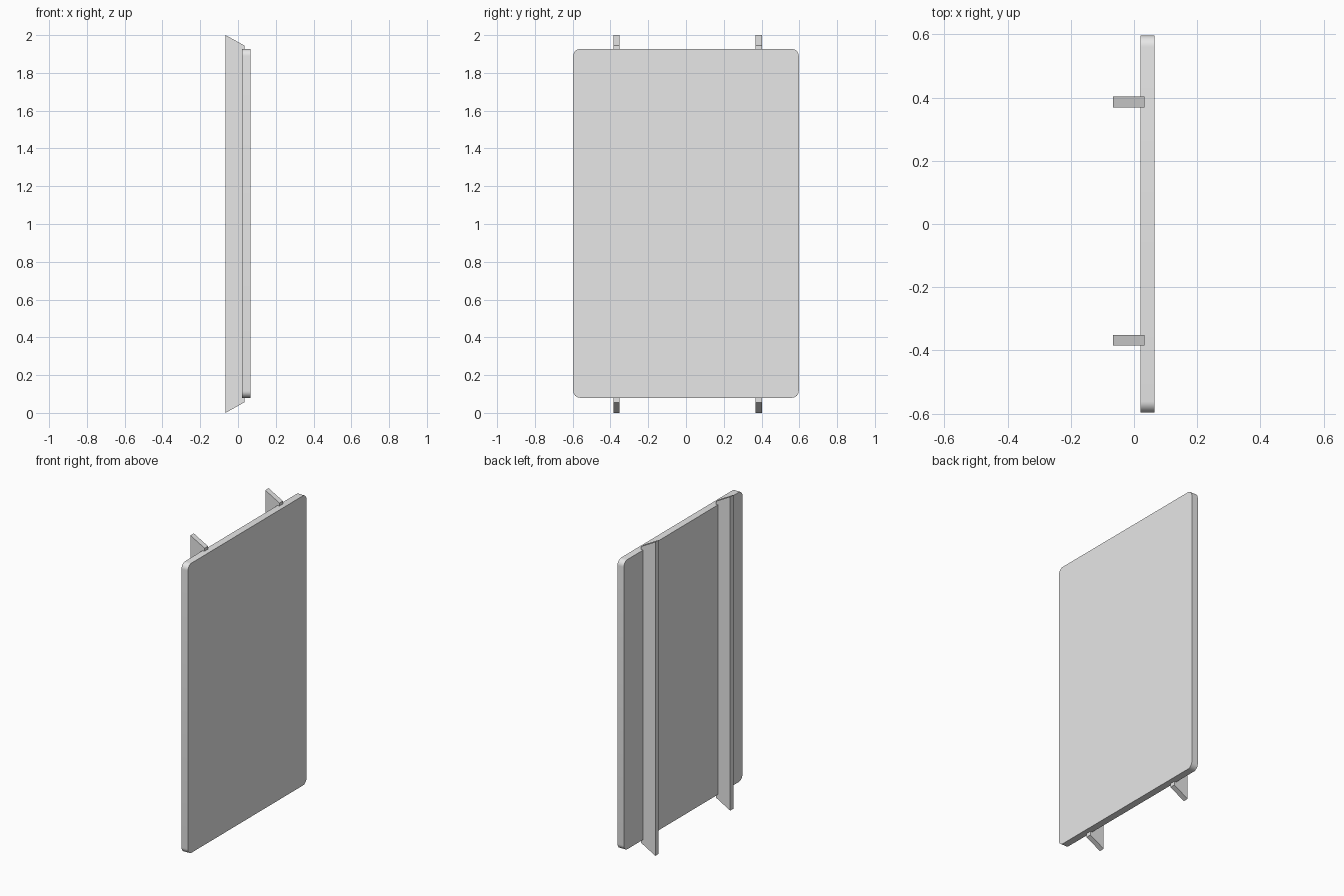
import bpy
import bmesh
import math

cube = bpy.data.objects.get("Cube")
if cube:
    bpy.data.objects.remove(cube, do_unlink=True)

grey = bpy.data.materials.new("light_grey")
grey.use_nodes = True
colour = (0.8, 0.8, 0.8, 1)
grey.diffuse_color = colour
grey.node_tree.nodes["Principled BSDF"].inputs["Base Color"].default_value = colour


def extrude_profile(name, points, offset):
    """Solid made by sweeping a closed outline along offset."""
    bm = bmesh.new()
    face = bm.faces.new([bm.verts.new(p) for p in points])
    swept = bmesh.ops.extrude_face_region(bm, geom=[face])["geom"]
    moved = [g for g in swept if isinstance(g, bmesh.types.BMVert)]
    bmesh.ops.translate(bm, verts=moved, vec=offset)
    bmesh.ops.recalc_face_normals(bm, faces=bm.faces[:])
    mesh = bpy.data.meshes.new(name)
    bm.to_mesh(mesh)
    bm.free()
    mesh.materials.append(grey)
    obj = bpy.data.objects.new(name, mesh)
    bpy.context.collection.objects.link(obj)
    return obj


def rounded_outline(x, half_width, bottom, top, radius, steps=8):
    """Rounded rectangle in the YZ plane."""
    points = []
    corners = [(1, top - radius), (-1, top - radius),
               (-1, bottom + radius), (1, bottom + radius)]
    for quarter, (side, cz) in enumerate(corners):
        cy = side * (half_width - radius)
        for i in range(steps + 1):
            a = math.pi / 2 * (quarter + i / steps)
            points.append((x, cy + radius * math.cos(a), cz + radius * math.sin(a)))
    return points


# Upright board with rounded corners
panel = extrude_profile("panel", rounded_outline(0.02, 0.597, 0.08, 1.926, 0.036),
                        (0.045, 0, 0))
bpy.ops.object.select_all(action="DESELECT")
panel.select_set(True)
bpy.context.view_layer.objects.active = panel
bpy.ops.object.shade_smooth_by_angle(angle=math.radians(30))

# Two rails with slanted ends, let into the rear of the board
profile = [(-0.066, 0), (0.034, 0.056), (0.034, 1.945), (-0.066, 2)]
for name, y in (("front_rail", -0.385), ("back_rail", 0.369)):
    extrude_profile(name, [(x, y, z) for x, z in profile], (0, 0.034, 0))
